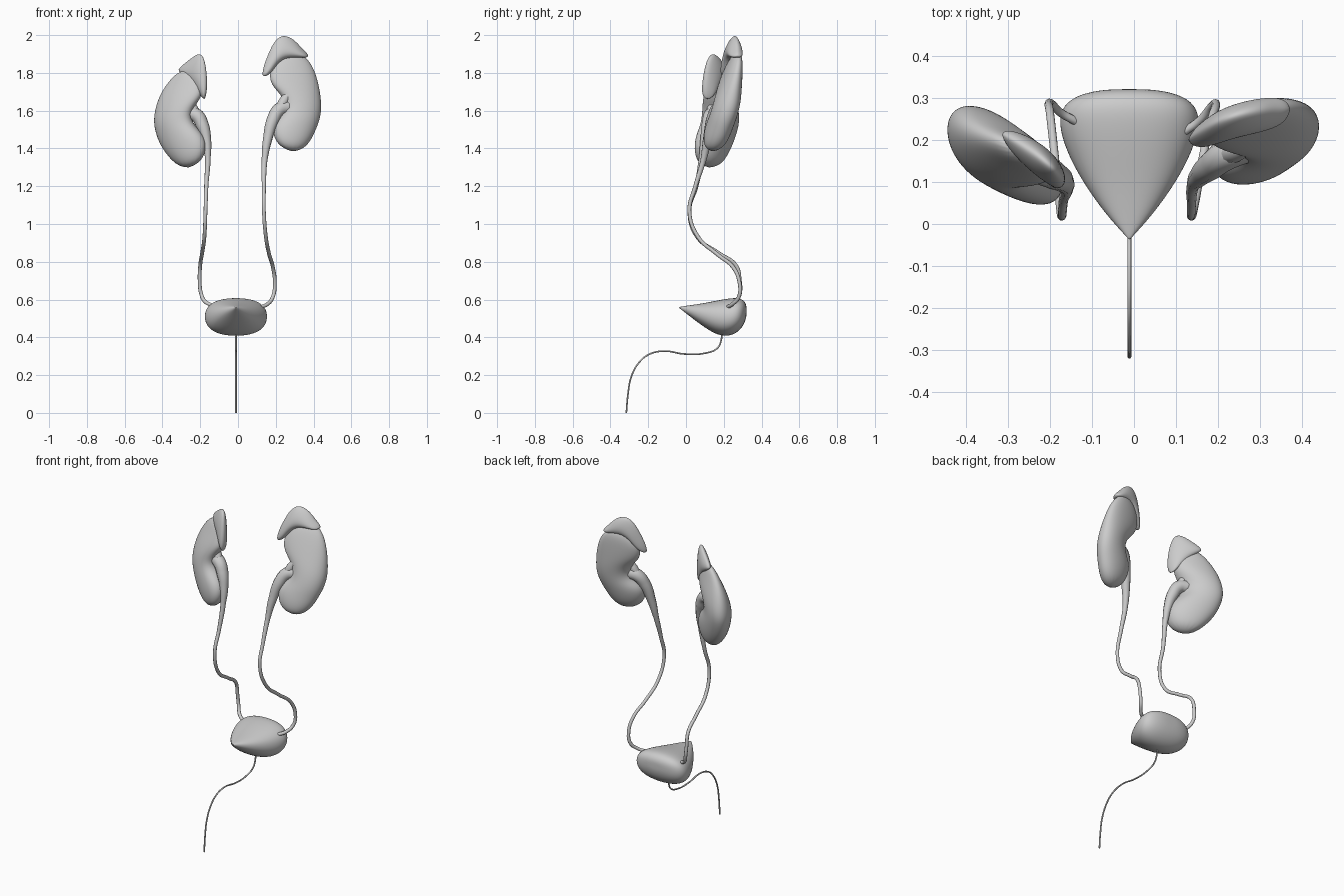
import bpy, bmesh, math
from mathutils import Vector

if "Cube" in bpy.data.objects:
    bpy.data.objects.remove(bpy.data.objects["Cube"], do_unlink=True)

GREY = (0.6, 0.6, 0.6, 1.0)
grey = bpy.data.materials.new("plain grey")
grey.diffuse_color = GREY
grey.use_nodes = True
grey.node_tree.nodes["Principled BSDF"].inputs["Base Color"].default_value = GREY

SIDES = 16


def loft(name, start, rings, end, power=1.0, taper=0.0):
    """Skin rings (centre, half axis, half axis) between two pole points.
    A power under one squares the rings; taper thins them towards the first axis."""
    bm = bmesh.new()
    loops = []
    for centre, axis_a, axis_b in rings:
        loop = []
        for i in range(SIDES):
            angle = math.tau * i / SIDES
            c, s = math.cos(angle), math.sin(angle)
            c = math.copysign(abs(c) ** power, c)
            s = math.copysign(abs(s) ** power, s) * (1 - taper * c)
            loop.append(bm.verts.new(centre + axis_a * c + axis_b * s))
        loops.append(loop)
    for low, high in zip(loops, loops[1:]):
        for i in range(SIDES):
            j = (i + 1) % SIDES
            bm.faces.new((low[i], low[j], high[j], high[i]))
    for point, loop in ((start, loops[0]), (end, loops[-1])):
        pole = bm.verts.new(point)
        for i in range(SIDES):
            bm.faces.new((pole, loop[i], loop[(i + 1) % SIDES]))
    bmesh.ops.recalc_face_normals(bm, faces=bm.faces)
    for face in bm.faces:
        face.smooth = True
    mesh = bpy.data.meshes.new(name)
    bm.to_mesh(mesh)
    bm.free()
    mesh.materials.append(grey)
    obj = bpy.data.objects.new(name, mesh)
    bpy.context.collection.objects.link(obj)
    subsurf = obj.modifiers.new("smooth surface", 'SUBSURF')
    subsurf.levels = subsurf.render_levels = 2


def organ(name, plane, start, pairs, end, thickness, taper=0.0):
    """Loft a flattened organ whose outline pairs (x, z, x, z) lie on a slanted plane."""
    x0, y0, z0, slope_x, slope_z = plane

    def place(x, z):
        return Vector((x, y0 + slope_x * (x - x0) + slope_z * (z - z0), z))

    rings = []
    for (xa, za, xb, zb), depth in zip(pairs, thickness):
        a, b = place(xa, za), place(xb, zb)
        rings.append(((a + b) / 2, (b - a) * 0.513, Vector((0, depth, 0))))
    loft(name, place(*start), rings, place(*end), power=.94, taper=taper)


def tube(name, points, radii):
    """Round tube through the points, tapering with the radii."""
    curve = bpy.data.curves.new(name, 'CURVE')
    curve.dimensions = '3D'
    curve.bevel_depth = 1.0
    curve.bevel_resolution = 3
    curve.resolution_u = 8
    curve.use_fill_caps = True
    spline = curve.splines.new('BEZIER')
    spline.bezier_points.add(len(points) - 1)
    for knot, point, radius in zip(spline.bezier_points, points, radii):
        knot.co = point
        knot.radius = radius
        knot.handle_left_type = knot.handle_right_type = 'AUTO'
    spline.use_smooth = True
    curve.materials.append(grey)
    obj = bpy.data.objects.new(name, curve)
    bpy.context.collection.objects.link(obj)
    # turn the curve into a plain mesh
    bpy.ops.object.select_all(action='DESELECT')
    obj.select_set(True)
    bpy.context.view_layer.objects.active = obj
    bpy.ops.object.convert(target='MESH')


# Kidneys: inner and outer edge of each ring, from top to bottom
organ("left_kidney", (.33, .209, 1.62, .2, .25), (.25, 1.915), [
    (.19, 1.85, .345, 1.9), (.165, 1.8, .395, 1.84), (.175, 1.735, .425, 1.75),
    (.23, 1.685, .438, 1.67), (.25, 1.63, .442, 1.61), (.235, 1.585, .432, 1.55),
    (.185, 1.54, .412, 1.5), (.183, 1.48, .387, 1.445), (.21, 1.42, .35, 1.4),
], (.285, 1.378), (.03, .044, .058, .067, .071, .072, .072, .068, .052))
organ("right_kidney", (-.3, .163, 1.56, -.43, .09), (-.25, 1.82), [
    (-.21, 1.78, -.32, 1.805), (-.19, 1.735, -.375, 1.745), (-.19, 1.68, -.415, 1.68),
    (-.225, 1.63, -.438, 1.61), (-.25, 1.58, -.446, 1.55), (-.24, 1.53, -.44, 1.5),
    (-.185, 1.48, -.42, 1.435), (-.163, 1.41, -.384, 1.375), (-.19, 1.335, -.33, 1.315),
], (-.262, 1.292), (.027, .044, .067, .084, .091, .092, .09, .083, .062))

# Adrenal glands: lower and upper edge of each ring, capping the kidneys
organ("left_adrenal_gland", (.25, .245, 1.9, .24, .15), (.125, 1.785), [
    (.15, 1.78, .14, 1.85), (.18, 1.805, .165, 1.91), (.21, 1.85, .19, 1.965),
    (.25, 1.88, .235, 2.005), (.3, 1.88, .295, 1.98), (.335, 1.88, .338, 1.93),
    (.36, 1.88, .36, 1.91),
], (.375, 1.89), (.022, .032, .036, .038, .038, .034, .024), taper=.45)
organ("right_adrenal_gland", (-.23, .155, 1.8, -.68, .05), (-.32, 1.815), [
    (-.3, 1.795, -.29, 1.845), (-.27, 1.77, -.25, 1.875), (-.245, 1.745, -.21, 1.905),
    (-.225, 1.715, -.18, 1.89), (-.205, 1.685, -.165, 1.8), (-.19, 1.67, -.163, 1.73),
    (-.185, 1.665, -.167, 1.69),
], (-.176, 1.66), (.022, .035, .04, .04, .037, .03, .02), taper=.35)

# Ureters: from the hollow of each kidney down to the bladder
ureter_radii = [.038, .037, .034, .025, .015, .011] + [.01] * 8
left_path = [
    (.27, .185, 1.62), (.22, .165, 1.605), (.185, .14, 1.55), (.157, .115, 1.45),
    (.14, .09, 1.33), (.137, .05, 1.2), (.137, .018, 1.07), (.148, .065, .93),
    (.165, .165, .84), (.185, .25, .77), (.195, .283, .69), (.185, .28, .615),
    (.155, .245, .575), (.12, .22, .56)]
right_path = [
    (-.27, .15, 1.585), (-.22, .13, 1.575), (-.187, .115, 1.52), (-.167, .1, 1.445),
    (-.16, .083, 1.35), (-.168, .055, 1.2), (-.172, .018, 1.07), (-.178, .06, .93),
    (-.19, .175, .845), (-.2, .265, .78), (-.203, .285, .7), (-.195, .285, .63),
    (-.175, .265, .59), (-.14, .245, .57)]
for side, path in (("left", left_path), ("right", right_path)):
    tube(side + "_ureter", path, ureter_radii)
    # short upper branch joining the kidney hollow
    root, joint = Vector(path[0]), Vector(path[1])
    tube(side + "_upper_branch", [root + Vector((0, 0, .07)),
         joint.lerp(root, .4) + Vector((0, 0, .035)), joint], (.022, .026, .026))

# Bladder: rings from the pointed front to the round back (y, half width, top, bottom)
MID = -.011
bladder_rings = []
for y, half, top, bottom in [
        (-.028, .009, .563, .549), (.02, .055, .57, .511), (.1, .114, .583, .449),
        (.175, .154, .599, .405), (.24, .173, .61, .405), (.285, .161, .61, .435),
        (.31, .118, .593, .472), (.32, .06, .57, .51)]:
    bladder_rings.append((Vector((MID, y, (top + bottom) / 2)),
                          Vector((half, 0, 0)), Vector((0, 0, (top - bottom) / 2))))
loft("bladder", Vector((MID, -.039, .558)), bladder_rings,
     Vector((MID, .321, .54)), power=.85)

# Urethra: thin tube curving forward and down
urethra_path = [(.19, .43), (.185, .38), (.165, .342), (.095, .315), (-.01, .312),
                (-.115, .327), (-.195, .31), (-.25, .265), (-.29, .19), (-.307, .1),
                (-.316, 0)]
tube("urethra", [(MID, y, z) for y, z in urethra_path], [.0045] * len(urethra_path))
